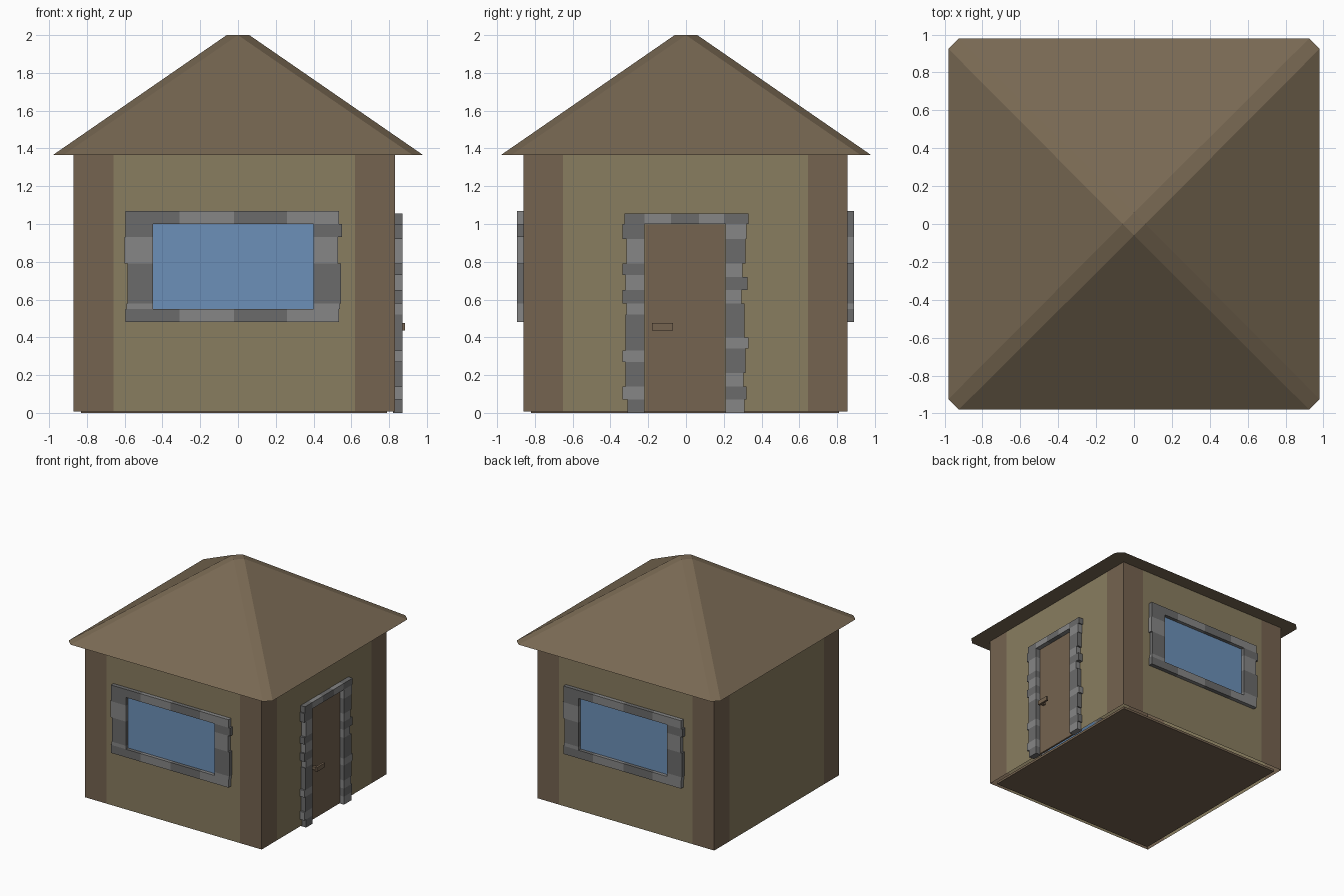
import bpy, bmesh
from math import pi
from mathutils import Matrix

if "Cube" in bpy.data.objects:
    bpy.data.objects.remove(bpy.data.objects["Cube"])


def material(name, r, g, b):
    m = bpy.data.materials.new(name)
    m.diffuse_color = (r, g, b, 1)
    m.use_nodes = True
    m.node_tree.nodes["Principled BSDF"].inputs["Base Color"].default_value = m.diffuse_color
    return m


TAN = material("plaster", 0.25, 0.205, 0.115)
BROWN = material("brown_wood", 0.178, 0.125, 0.08)
ROOF = material("roof_brown", 0.19, 0.14, 0.086)
BLUE = material("glass_blue", 0.15, 0.28, 0.48)
DARK = material("dark_stone", 0.145, 0.145, 0.145)
LIGHT = material("light_stone", 0.24, 0.24, 0.24)


def finish(bm, name, mats, matrix=Matrix(), normals=True):
    if normals:
        bmesh.ops.recalc_face_normals(bm, faces=bm.faces)
    me = bpy.data.meshes.new(name)
    bm.to_mesh(me)
    bm.free()
    for m in mats:
        me.materials.append(m)
    ob = bpy.data.objects.new(name, me)
    ob.matrix_world = matrix
    bpy.context.collection.objects.link(ob)
    return ob


def add_box(bm, x0, x1, y0, y1, z0, z1, slot=0):
    mat = (Matrix.Translation(((x0 + x1) / 2, (y0 + y1) / 2, (z0 + z1) / 2))
           @ Matrix.Diagonal((abs(x1 - x0), abs(y1 - y0), abs(z1 - z0), 1)))
    verts = bmesh.ops.create_cube(bm, size=1, matrix=mat)["verts"]
    for f in {f for v in verts for f in v.link_faces}:
        f.material_index = slot


def boxes(name, mats, items, matrix=Matrix()):
    bm = bmesh.new()
    for it in items:
        add_box(bm, *it)
    return finish(bm, name, mats, matrix)


# Wall shell, with brown bands at both ends of each side
X0, X1, Y0, Y1, EAVE = -0.87, 0.83, -0.86, 0.855, 1.365
B = 0.21
outline = [(X0, Y0), (X0 + B, Y0), (X1 - B, Y0), (X1, Y0),
           (X1, Y0 + B), (X1, Y1 - B), (X1, Y1), (X1 - B, Y1),
           (X0 + B, Y1), (X0, Y1), (X0, Y1 - B), (X0, Y0 + B)]
bm = bmesh.new()
low = [bm.verts.new((x, y, 0.008)) for x, y in outline]
top = [bm.verts.new((x, y, EAVE)) for x, y in outline]
for i in range(12):
    j = (i + 1) % 12
    f = bm.faces.new((low[i], low[j], top[j], top[i]))
    f.material_index = 0 if i % 3 == 1 else 1
finish(bm, "walls", [TAN, BROWN], normals=False)

# Floor slab, inset from the walls
boxes("floor", [BROWN], [(-0.83, 0.79, -0.82, 0.81, 0, 0.02)])

# Hipped roof with chamfered corners and a tiny flat diamond top
R, C, T = 0.98, 0.925, 0.06
bm = bmesh.new()
eave = [bm.verts.new((x, y, EAVE)) for x, y in
        [(-C, -R), (C, -R), (R, -C), (R, C), (C, R), (-C, R), (-R, C), (-R, -C)]]
peak = [bm.verts.new((x, y, 2)) for x, y in [(0, -T), (T, 0), (0, T), (-T, 0)]]
for i in range(4):
    a, b, c = eave[2 * i], eave[2 * i + 1], eave[(2 * i + 2) % 8]
    bm.faces.new((a, b, peak[i]))
    bm.faces.new((b, c, peak[(i + 1) % 4], peak[i]))
bm.faces.new(peak)
bm.faces.new(eave[::-1])
finish(bm, "roof", [ROOF])


# Openings are built facing -y, with the wall surface at local y = 0
def row(splits, z0, z1, depth, start=0):
    return [(a, b, 0.01, -depth, z0, z1, (i + start) % 2)
            for i, (a, b) in enumerate(zip(splits, splits[1:]))]


def column(inner, splits, outers, depth, start=0):
    return [(min(inner, o), max(inner, o), 0.01, -depth, a, b, (i + start) % 2)
            for i, (a, b, o) in enumerate(zip(splits, splits[1:], outers))]


# Stone framed windows on the front and back
heights = [0.55, 0.58, 0.79, 0.93, 1.0]
beam = [-0.575, -0.29, 0, 0.28, 0.555]
window_stones = (row(beam, 0.48, 0.55, 0.035) + row(beam, 1.0, 1.07, 0.035)
                 + column(-0.43, heights, [-0.57, -0.565, -0.58, -0.575], 0.035, 1)
                 + column(0.42, heights, [0.56, 0.565, 0.55, 0.57], 0.035, 1))
for side, y, angle in (("front", Y0, 0), ("back", Y1, pi)):
    place = Matrix.Translation((-0.02, y, 0)) @ Matrix.Rotation(angle, 4, 'Z')
    boxes(side + "_window_frame", [DARK, LIGHT], window_stones, place)
    boxes(side + "_window_glass", [BLUE], [(-0.43, 0.42, 0.01, -0.005, 0.55, 1.0)], place)

# Door with stone surround on the right side
place = Matrix.Translation((X1, 0, 0)) @ Matrix.Rotation(pi / 2, 4, 'Z')
left_z = [0, .07, .14, .27, .33, .52, .58, .65, .73, .79, .92, 1]
left_o = [-.31, -.335, -.32, -.335, -.32, -.315, -.335, -.32, -.335, -.315, -.335]
right_z = [0, .07, .14, .21, .34, .40, .58, .65, .72, .79, .92, 1]
right_o = [.31, .32, .305, .315, .33, .31, .295, .325, .30, .315, .32]
boxes("door_surround", [DARK, LIGHT],
      column(-0.22, left_z, left_o, 0.042) + column(0.21, right_z, right_o, 0.042, 1)
      + row([-.325, -.22, -.08, .07, .2, .33], 1.0, 1.055, 0.042), place)
boxes("door", [BROWN], [(-0.215, 0.205, 0.01, -0.005, 0.005, 0.997)], place)
boxes("door_handle", [BROWN], [(-0.18, -0.07, -0.037, -0.055, 0.437, 0.475),
                               (-0.17, -0.145, 0, -0.037, 0.442, 0.468)], place)
